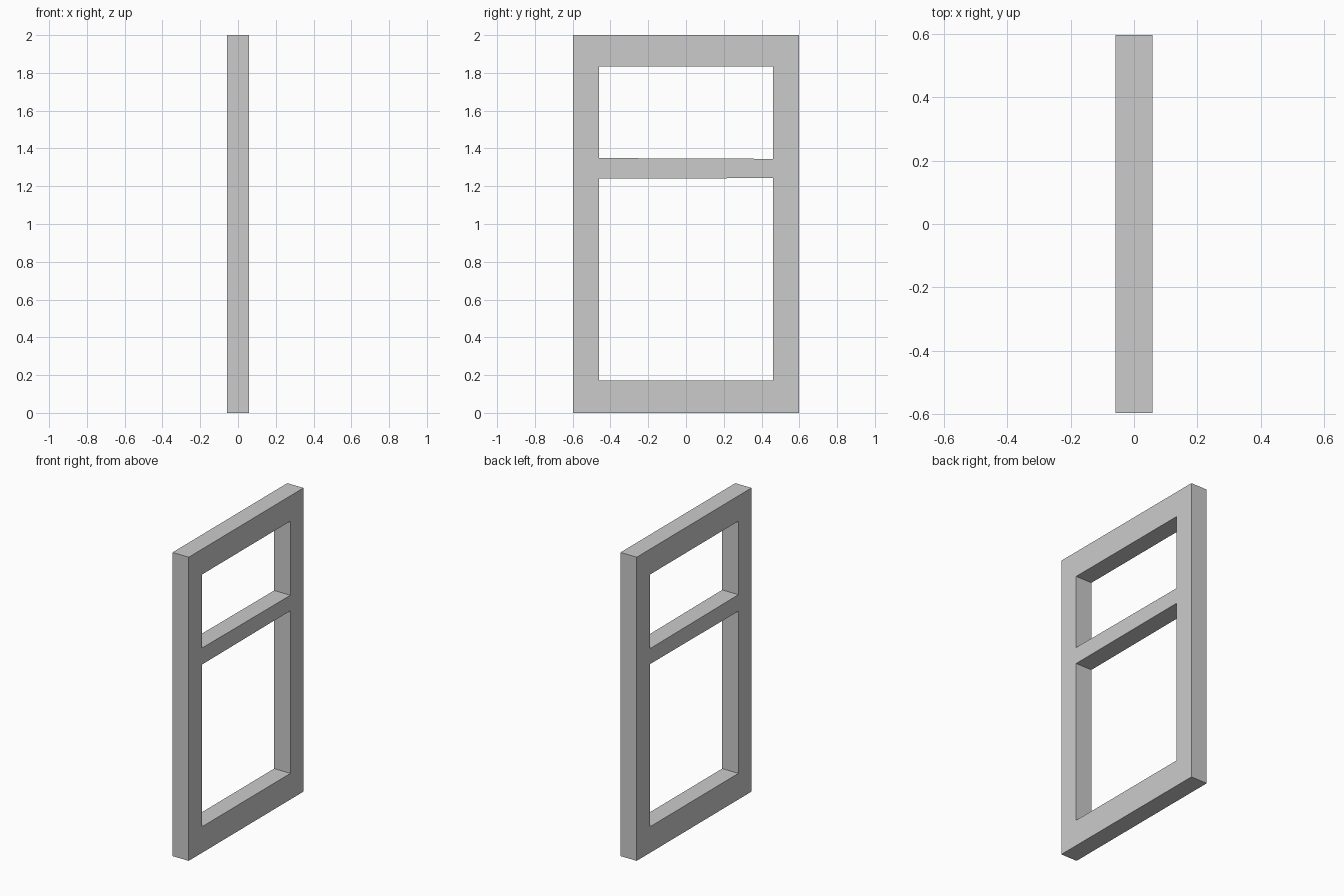
import bpy
import bmesh

if "Cube" in bpy.data.objects:
    bpy.data.objects.remove(bpy.data.objects["Cube"])

HALF_DEPTH = 0.059
Y = [-0.597, -0.461, 0.461, 0.597]
# Row heights at the left and right stiles (the middle rail tapers very slightly)
Z_LEFT = [0.0, 0.172, 1.240, 1.349, 1.833, 2.0]
Z_RIGHT = [0.0, 0.172, 1.243, 1.345, 1.833, 2.0]
OPENINGS = {(1, 1), (1, 3)}  # lower and upper panes (column, row)

bm = bmesh.new()

# Flat face layout: stiles and rails, leaving the two openings empty
grid = [[bm.verts.new((-HALF_DEPTH, y, z))
         for z in (Z_LEFT if i < 2 else Z_RIGHT)] for i, y in enumerate(Y)]
for i in range(len(Y) - 1):
    for j in range(len(Z_LEFT) - 1):
        if (i, j) not in OPENINGS:
            bm.faces.new((grid[i][j], grid[i + 1][j],
                          grid[i + 1][j + 1], grid[i][j + 1]))

# Give the frame its thickness, keeping the first side as the back cap
result = bmesh.ops.extrude_face_region(bm, geom=bm.faces[:], use_keep_orig=True)
moved = [g for g in result["geom"] if isinstance(g, bmesh.types.BMVert)]
bmesh.ops.translate(bm, verts=moved, vec=(2 * HALF_DEPTH, 0, 0))
bmesh.ops.recalc_face_normals(bm, faces=bm.faces[:])

mesh = bpy.data.meshes.new("window_frame")
bm.to_mesh(mesh)
bm.free()
frame = bpy.data.objects.new("window_frame", mesh)
bpy.context.collection.objects.link(frame)
